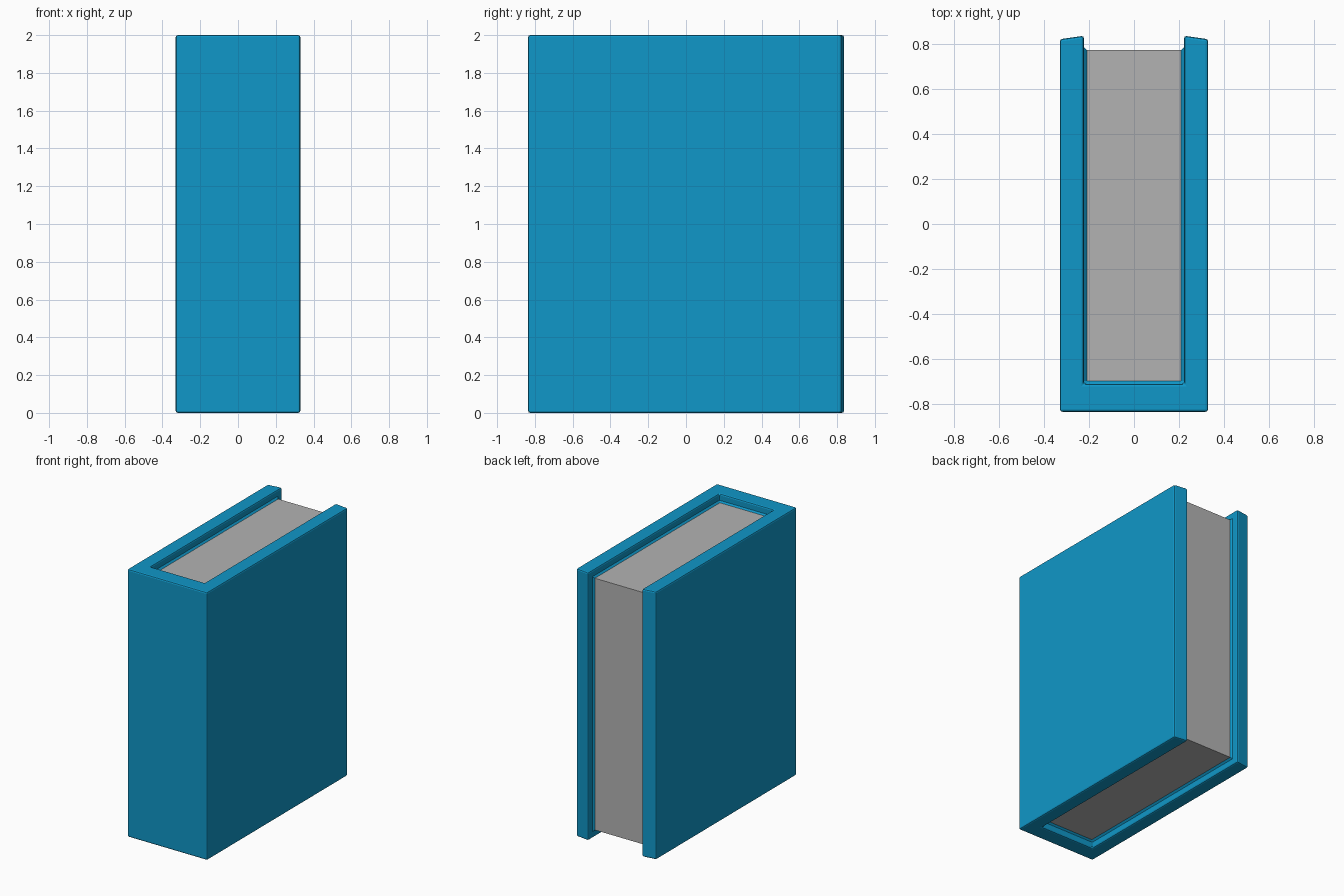
import bpy, bmesh

if "Cube" in bpy.data.objects:
    bpy.data.objects.remove(bpy.data.objects["Cube"])


def material(name, color):
    m = bpy.data.materials.new(name)
    m.diffuse_color = color
    m.use_nodes = True
    m.node_tree.nodes["Principled BSDF"].inputs["Base Color"].default_value = m.diffuse_color
    return m


def loft(name, rings, mats, side_mat):
    """Bridge matching rings of points, cap both ends; side_mat(i, j) picks the material."""
    bm = bmesh.new()
    vs = [[bm.verts.new(p) for p in r] for r in rings]
    n = len(vs[0])
    for i in range(len(vs) - 1):
        for j in range(n):
            k = (j + 1) % n
            f = bm.faces.new((vs[i][j], vs[i][k], vs[i + 1][k], vs[i + 1][j]))
            f.material_index = side_mat(i, j)
    bm.faces.new(vs[0][::-1])
    bm.faces.new(vs[-1])
    bmesh.ops.recalc_face_normals(bm, faces=bm.faces[:])
    me = bpy.data.meshes.new(name)
    bm.to_mesh(me)
    bm.free()
    for m in mats:
        me.materials.append(m)
    ob = bpy.data.objects.new(name, me)
    bpy.context.collection.objects.link(ob)
    return ob


blue = material("cover_blue", (0.005, 0.31, 0.58, 1))
grey = material("page_grey", (0.45, 0.45, 0.45, 1))

# Cover: U-shaped profile with slanted fore edges, extruded to full height
half = [(0.33, -0.836), (0.33, 0.823), (0.223, 0.838), (0.223, -0.712)]
profile = half + [(-x, y) for x, y in reversed(half)]
cover = loft("cover", [[(x, y, z) for x, y in profile] for z in (0, 2)],
             [blue], lambda i, j: 0)
bev = cover.modifiers.new("rounded_edges", "BEVEL")
bev.width = 0.011
bev.segments = 2
bev.limit_method = "ANGLE"
bev.angle_limit = 0.6

# Page block: recessed block with a small blue fillet where it meets the cover
LOW, FILLET = 0.06, 0.013


def page_ring(x, g):
    top = [(-0.714, LOW - FILLET), (-0.70, LOW - g), (0.775 + g, LOW - g)]
    pts = top + [(y, 2 - z) for y, z in reversed(top)]
    return [(x, y, z) for y, z in pts]


rings = [page_ring(-0.224, FILLET), page_ring(-0.21, 0),
         page_ring(0.21, 0), page_ring(0.224, FILLET)]
loft("page_block", rings, [blue, grey],
     lambda i, j: 1 if i == 1 and j in (1, 2, 3) else 0)
